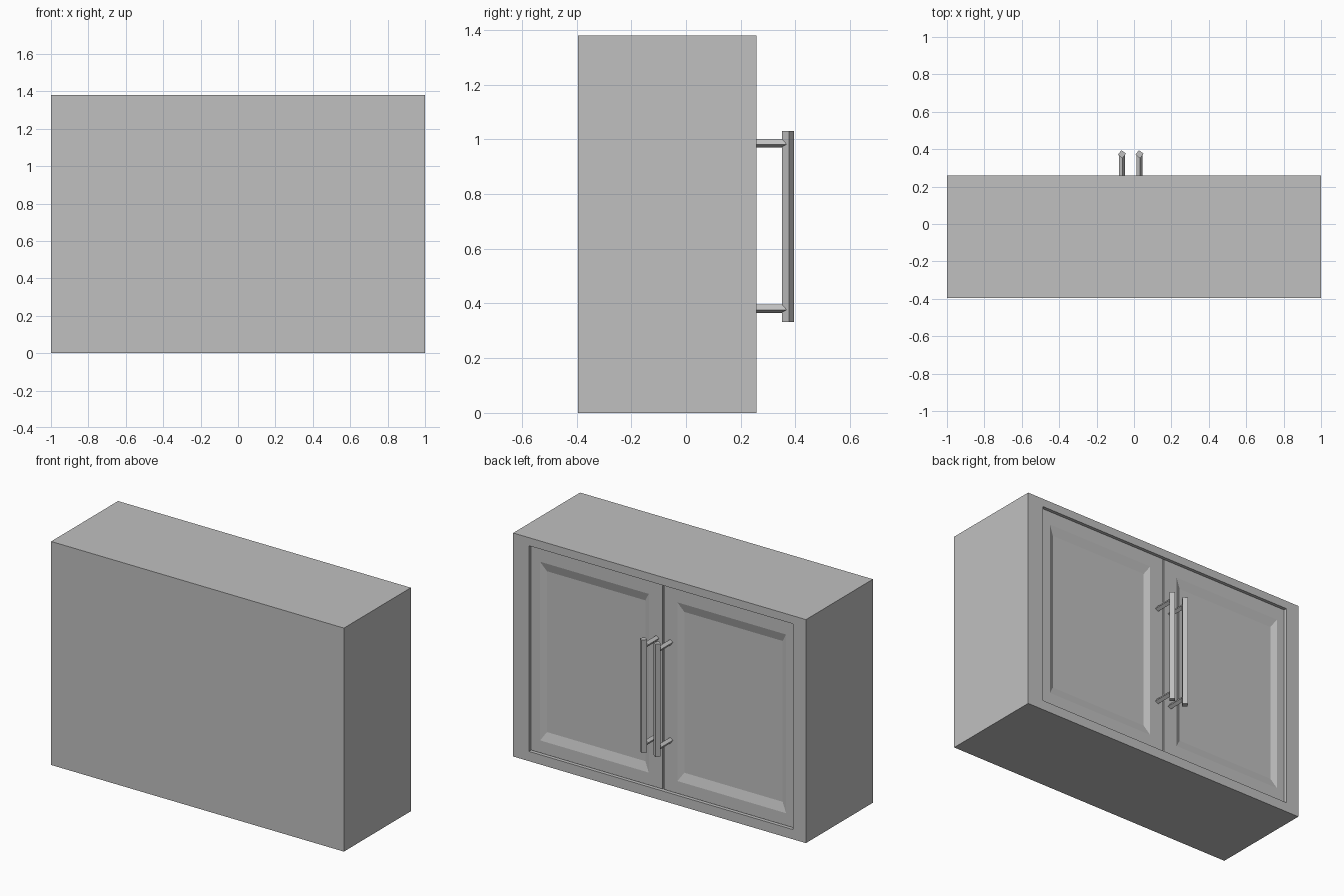
import bpy
import bmesh
import math
from mathutils import Matrix, Vector

old = bpy.data.objects.get("Cube")
if old:
    bpy.data.objects.remove(old, do_unlink=True)

grey = bpy.data.materials.new("cabinet_grey")
grey.use_nodes = True
colour = (0.53, 0.53, 0.53, 1)
grey.diffuse_color = colour
grey.node_tree.nodes["Principled BSDF"].inputs["Base Color"].default_value = colour

BACK, FACE = -0.395, 0.258      # depth of the carcass
HEIGHT = 1.38
CENTRE = -0.014                 # line where the doors meet
DOOR_FACE = FACE - 0.015


def finish(name, bm):
    bmesh.ops.recalc_face_normals(bm, faces=bm.faces)
    mesh = bpy.data.meshes.new(name)
    bm.to_mesh(mesh)
    bm.free()
    mesh.materials.append(grey)
    obj = bpy.data.objects.new(name, mesh)
    bpy.context.collection.objects.link(obj)
    return obj


def stepped_box(name, loops):
    """Closed solid through rectangles (x0, x1, z0, z1, y), capped at both ends."""
    bm = bmesh.new()
    rings = [[bm.verts.new((x, y, z)) for x, z in
              ((x0, z0), (x1, z0), (x1, z1), (x0, z1))]
             for x0, x1, z0, z1, y in loops]
    for a, b in zip(rings, rings[1:]):
        for i in range(4):
            j = (i + 1) % 4
            bm.faces.new((a[i], a[j], b[j], b[i]))
    bm.faces.new(rings[0])
    bm.faces.new(rings[-1])
    return finish(name, bm)


def square_rod(name, start, end, radius, turn):
    """Four-sided rod between two points, turned about its own axis."""
    start, end = Vector(start), Vector(end)
    axis = end - start
    bm = bmesh.new()
    spin = Matrix.Rotation(turn, 4, "Z")
    aim = axis.to_track_quat("Z", "Y").to_matrix().to_4x4()
    bmesh.ops.create_cone(bm, cap_ends=True, segments=4, radius1=radius,
                          radius2=radius, depth=axis.length,
                          matrix=Matrix.Translation((start + end) / 2) @ aim @ spin)
    return finish(name, bm)


# Carcass with a shallow opening for the doors
left, right, low, high = -0.912, 0.892, 0.06, 1.33
opening = (left, right, low, high)
stepped_box("carcass", [
    (-1, 1, 0, HEIGHT, BACK),
    (-1, 1, 0, HEIGHT, FACE),
    (*opening, FACE),
    (*opening, FACE - 0.045),
])

# Doors with sunken panels, and their bar handles
for side, s, edge in (("left", 1, right), ("right", -1, left)):
    def rect(inner, outer, z0, z1, y):
        return (inner, outer, z0, z1, y)

    near, far = CENTRE + s * 0.005, edge - s * 0.004
    p_near, p_far = CENTRE + s * 0.098, CENTRE + s * 0.84
    p_low, p_high = 0.14, 1.243
    slope_x, slope_z = s * 0.035, 0.055
    stepped_box(side + "_door", [
        rect(near, far, low + 0.004, high - 0.004, FACE - 0.046),
        rect(near, far, low + 0.004, high - 0.004, DOOR_FACE),
        rect(p_near, p_far, p_low, p_high, DOOR_FACE),
        rect(p_near + slope_x, p_far - slope_x,
             p_low + slope_z, p_high - slope_z, DOOR_FACE - 0.016),
    ])

    x = -0.0175 + s * 0.047
    square_rod(side + "_handle_bar", (x, 0.373, 0.333), (x, 0.373, 1.03),
               0.022, math.radians(8))
    for end, z in (("lower", 0.38), ("upper", 0.985)):
        square_rod(f"{side}_handle_{end}_post", (x, DOOR_FACE - 0.005, z),
                   (x, 0.368, z), 0.016, math.radians(12))
